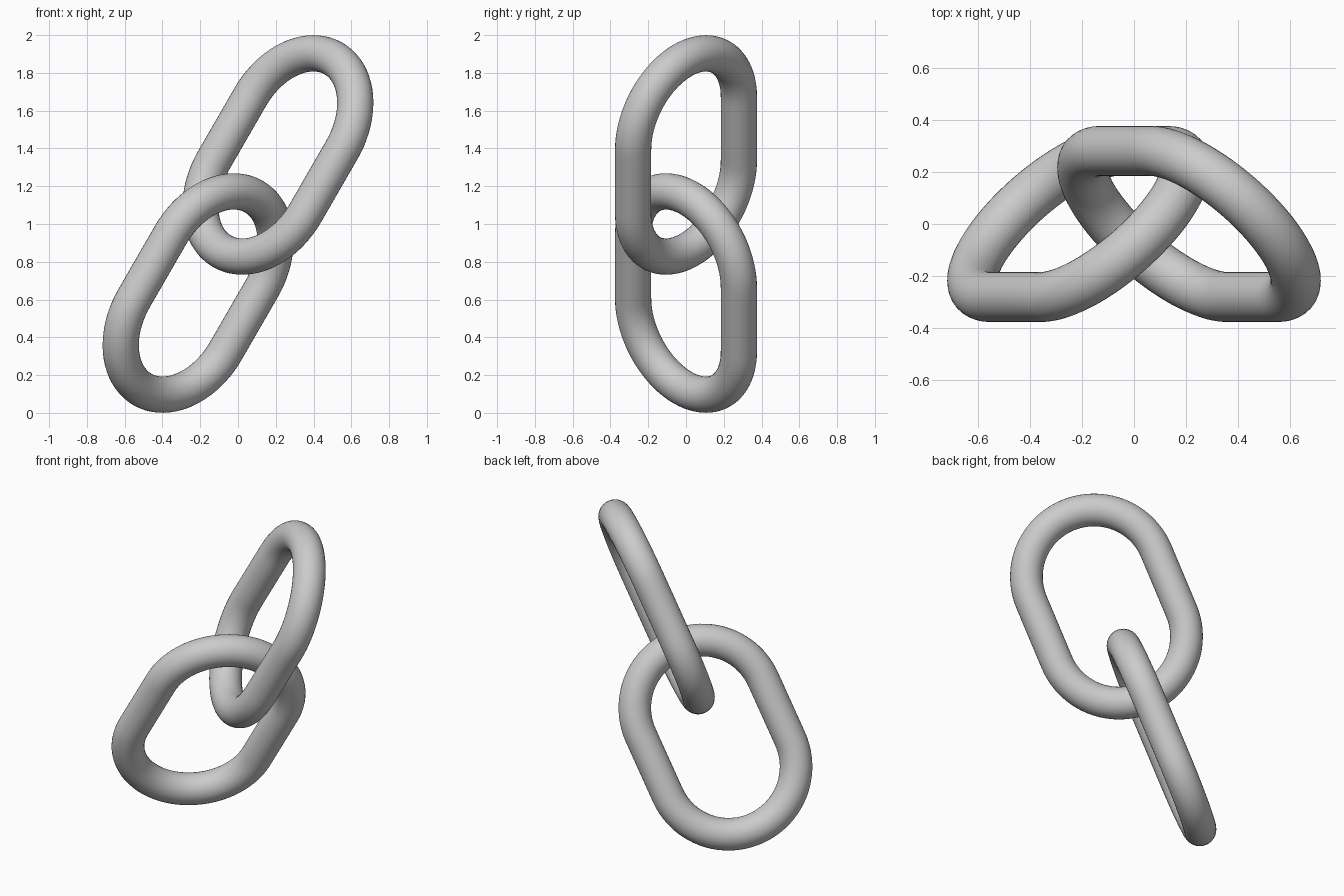
import bpy
from math import sin, cos, pi, radians
from mathutils import Matrix, Vector

if "Cube" in bpy.data.objects:
    bpy.data.objects.remove(bpy.data.objects["Cube"])

BEND = 0.396      # centreline radius of the rounded ends
HALF = 0.1935     # half length of the straight sides
TUBE = 0.096      # rod radius
OFFSET = 0.422    # link centre distance from the middle, along the chain
ARC, STRAIGHT = 40, 8
TILT = radians(30)

along = Vector((sin(TILT), 0, cos(TILT)))     # chain direction
side = Vector((cos(TILT), 0, -sin(TILT)))


def stadium():
    """Closed centreline: two half circles joined by straight sides."""
    pts = []
    for s in (1, -1):
        for i in range(ARC + 1):
            a = pi * i / ARC
            pts.append((s * BEND * cos(a), s * (HALF + BEND * sin(a)), 0))
        for i in range(1, STRAIGHT):
            pts.append((-s * BEND, s * HALF * (1 - 2 * i / STRAIGHT), 0))
    return pts


def make_link(name, roll, shift):
    # round rod swept along the stadium
    curve = bpy.data.curves.new(name, 'CURVE')
    curve.dimensions = '3D'
    curve.bevel_depth = TUBE
    curve.bevel_resolution = 14
    pts = stadium()
    spline = curve.splines.new('POLY')
    spline.points.add(len(pts) - 1)
    for p, co in zip(spline.points, pts):
        p.co = (*co, 1)
    spline.use_cyclic_u = True
    obj = bpy.data.objects.new(name, curve)
    bpy.context.collection.objects.link(obj)

    # tilt along the chain, roll about it, slide into place
    across = side * cos(roll) + Vector((0, 1, 0)) * sin(roll)
    rot = Matrix((across, along, across.cross(along))).transposed().to_4x4()
    obj.matrix_world = Matrix.Translation(along * shift + Vector((0, 0, 1))) @ rot

    bpy.ops.object.select_all(action='DESELECT')
    obj.select_set(True)
    bpy.context.view_layer.objects.active = obj
    bpy.ops.object.convert(target='MESH')
    bpy.ops.object.shade_smooth()


make_link("upper_link", radians(-45), OFFSET)
make_link("lower_link", radians(45), -OFFSET)
